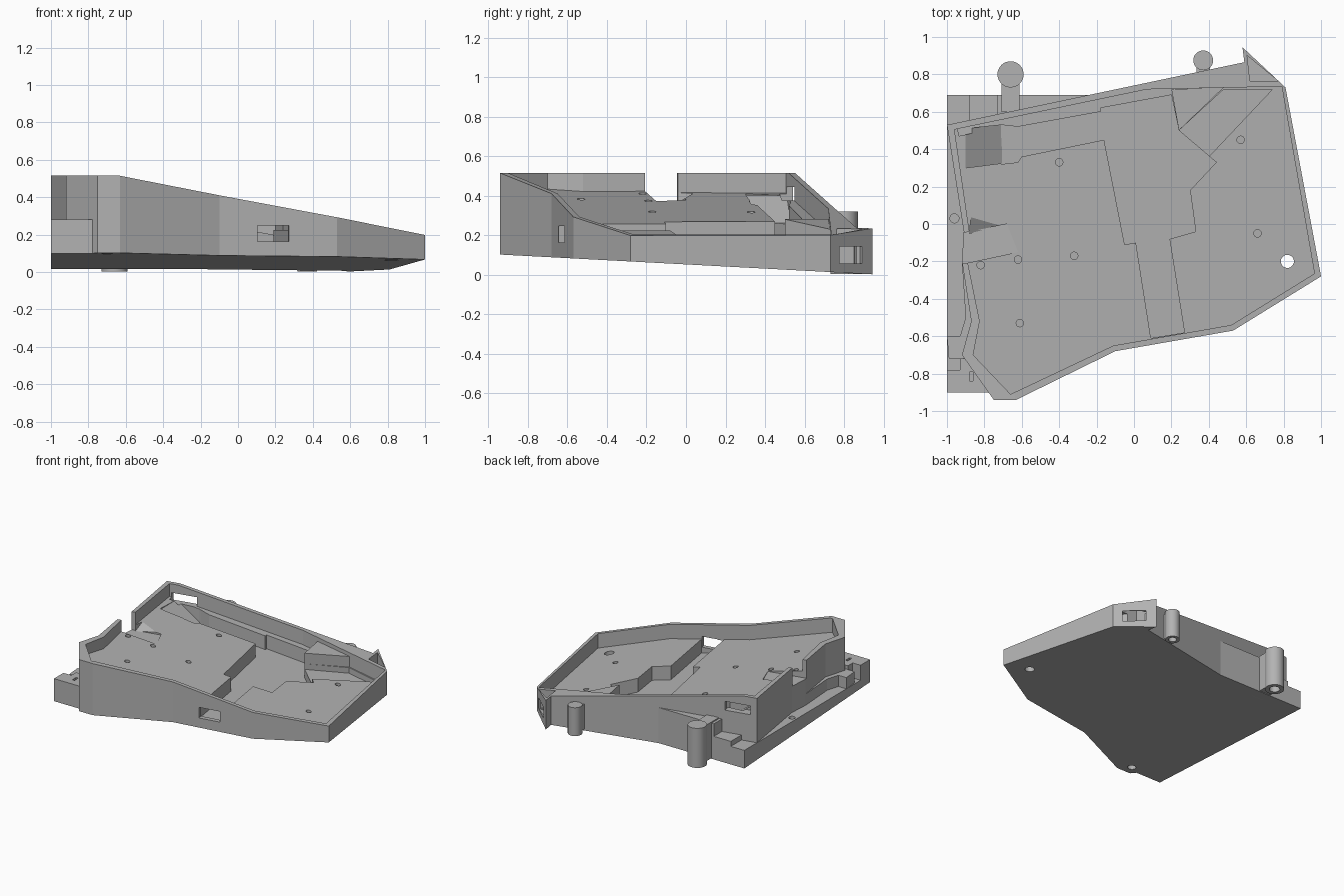
import bpy, bmesh, math
from mathutils import Matrix

old = bpy.data.objects.get("Cube")
if old:
    bpy.data.objects.remove(old, do_unlink=True)

grey = bpy.data.materials.new("plain grey")
grey.use_nodes = True
grey.diffuse_color = (0.45, 0.45, 0.45, 1)
grey.node_tree.nodes["Principled BSDF"].inputs["Base Color"].default_value = (0.45, 0.45, 0.45, 1)

# Planes are (height at origin, slope in x, slope in y)
BASE = (0.052, 0, -0.053)


def rim(drop=0.0):
    return (0.37 - drop, -0.181, -0.032)


def flat(z):
    return (z, 0, 0)


TOP = flat(1)


def finish(name, bm):
    bmesh.ops.recalc_face_normals(bm, faces=bm.faces)
    mesh = bpy.data.meshes.new(name)
    bm.to_mesh(mesh)
    bm.free()
    mesh.materials.append(grey)
    obj = bpy.data.objects.new(name, mesh)
    bpy.context.collection.objects.link(obj)
    return obj


def prism(name, pts, low, high):
    """Upright prism between two sloping planes."""
    bm = bmesh.new()
    rings = [[bm.verts.new((x, y, p[0] + p[1] * x + p[2] * y)) for x, y in pts]
             for p in (low, high)]
    bm.faces.new(rings[0][::-1])
    bm.faces.new(rings[1])
    n = len(pts)
    for i in range(n):
        j = (i + 1) % n
        bm.faces.new((rings[0][i], rings[0][j], rings[1][j], rings[1][i]))
    return finish(name, bm)


def rect(x0, x1, y0, y1):
    return [(x0, y0), (x1, y0), (x1, y1), (x0, y1)]


def disc(x, y, r, n=32):
    return [(x + r * math.cos(2 * math.pi * i / n), y + r * math.sin(2 * math.pi * i / n))
            for i in range(n)]


def turned_box(name, centre, size, angle):
    bm = bmesh.new()
    bmesh.ops.create_cube(bm, size=1)
    bm.transform(Matrix.Translation(centre) @ Matrix.Rotation(math.radians(angle), 4, 'Z')
                 @ Matrix.Diagonal((*size, 1)))
    return finish(name, bm)


def cut(obj, cutter):
    mod = obj.modifiers.new("cut", 'BOOLEAN')
    mod.operation = 'DIFFERENCE'
    mod.solver = 'EXACT'
    mod.object = cutter
    bpy.context.view_layer.objects.active = obj
    bpy.ops.object.modifier_apply(modifier=mod.name)
    bpy.data.objects.remove(cutter, do_unlink=True)


# Tented tray body
outline = [(-0.75, -0.94), (-0.63, -0.94), (-0.1, -0.68), (0.53, -0.57), (1, -0.28),
           (0.81, 0.73), (0.58, 0.945), (0.59, 0.865), (-1, 0.53), (-0.91, -0.04),
           (-0.92, -0.2), (-0.87, -0.52), (-0.92, -0.7)]
tray = prism("tray", outline, BASE, rim())
cut(tray, prism("cutter", rect(-2, 2, -2, 2), flat(0.515), TOP))

# Main cavity down to the upper floor
cavity = [(-0.66, -0.91), (-0.11, -0.65), (0.52, -0.54), (0.965, -0.265), (0.79, 0.735),
          (0.07, 0.72), (-0.96, 0.505), (-0.88, -0.04), (-0.89, -0.2), (-0.825, -0.52),
          (-0.86, -0.7)]
cut(tray, prism("cutter", cavity, rim(0.115), TOP))

# Sunken pocket with its channels to the front window and along the back wall
pocket = [(-0.71, 0.32), (-0.62, 0.33), (-0.6, 0.36), (-0.16, 0.45), (-0.05, -0.11),
          (0.01, -0.1), (0.09, -0.61), (0.27, -0.58), (0.19, -0.08), (0.33, -0.04),
          (0.3, 0.18), (0.44, 0.33), (0.24, 0.5), (0.2, 0.69), (-0.18, 0.62),
          (-0.18, 0.6), (-0.62, 0.52), (-0.71, 0.53)]
cut(tray, prism("cutter", pocket, rim(0.225), TOP))

# Channel to the back corner, ramp at the back, side gap and its sloping edge
cuts = [
    ([(0.24, 0.5), (0.4, 0.36), (0.74, 0.72), (0.48, 0.72)], rim(0.16)),
    ([(-0.9, 0.3), (-0.705, 0.325), (-0.705, 0.53), (-0.9, 0.51)], (-0.265, -0.74, 0)),
    ([(-1.1, -0.24), (-0.9, -0.21), (-0.62, -0.15), (-0.68, 0), (-0.9, -0.045),
      (-1.1, -0.05)], flat(0.37)),
    ([(-0.88, -0.05), (-0.68, 0), (-0.66, 0.09), (-0.87, 0.05)], (0.39, 0, 0.6)),
    ([(0.605, 0.9), (0.62, 0.765), (0.77, 0.765)], flat(0.05)),
]
for pts, low in cuts:
    cut(tray, prism("cutter", pts, low, TOP))

# Screw holes: blind in the floor, one right through
for x, y in [(-0.4, 0.33), (-0.32, -0.17), (-0.61, -0.53), (-0.62, -0.19), (-0.82, -0.22),
             (0.57, 0.45), (0.66, -0.05)]:
    cut(tray, prism("cutter", disc(x, y, 0.02, 16), rim(0.16), TOP))
cut(tray, prism("cutter", disc(0.82, -0.2, 0.035), flat(-1), TOP))
cut(tray, prism("cutter", disc(-0.7, -0.86, 0.03), flat(-1), flat(0.15)))

# Windows in the front wall, back wall and corner
for centre, size, angle in [((0.185, -0.61, 0.205), (0.17, 0.16, 0.085), 10),
                            ((-0.85, 0.55, 0.41), (0.2, 0.12, 0.07), 12),
                            ((0.7, 0.835, 0.1), (0.17, 0.1, 0.085), -43)]:
    cut(tray, turned_box("cutter", centre, size, angle))

# Raised block beside the back wall
prism("corner_block", [(0.24, 0.5), (0.48, 0.73), (0.2, 0.72)], rim(0.24), rim(0.03))

# Side ledge, its end block and the steps behind the back wall
ledge = prism("side_ledge", [(-1, -0.9), (-0.76, -0.9), (-0.86, -0.6), (-0.86, 0.69),
                             (-1, 0.69)], BASE, flat(0.16))
cut(ledge, prism("cutter", disc(-0.96, 0.03, 0.024), flat(0.09), TOP))
end_block = prism("end_block", [(-1, -0.9), (-0.72, -0.9), (-0.86, -0.72), (-1, -0.72)],
                  BASE, flat(0.28))
cut(end_block, prism("cutter", rect(-1.1, -0.93, -0.78, -0.7), flat(0.1), TOP))
cut(end_block, prism("cutter", rect(-0.88, -0.86, -0.84, -0.79), flat(0.2), TOP))
prism("side_rail", [(-0.99, -0.72), (-0.91, -0.72), (-0.86, -0.52), (-0.88, -0.2),
                    (-0.92, -0.2), (-0.9, -0.5), (-0.93, -0.6), (-1, -0.6)], BASE, flat(0.25))
prism("rear_step_low", [(-0.88, 0.54), (-0.7, 0.58), (-0.7, 0.69), (-0.88, 0.69)],
      BASE, flat(0.2))
rear = prism("rear_step_high", [(-0.73, 0.57), (-0.24, 0.675), (-0.24, 0.69), (-0.73, 0.69)],
             BASE, flat(0.3))
cut(rear, prism("cutter", disc(-0.69, 0.64, 0.015, 16), flat(0.2), TOP))

# Rear foot posts, each with a web to the wall and a socket underneath
for side, x, y, r, height, wall in [("large", -0.66, 0.8, 0.07, 0.32, 0.6),
                                    ("small", 0.37, 0.875, 0.053, 0.23, 0.78)]:
    post = prism(side + "_post", disc(x, y, r), flat(0.003), flat(height))
    cut(post, prism("cutter", disc(x, y, r * 0.55), flat(-1), flat(0.05)))
    prism(side + "_post_web", rect(x - r * 0.7, x + r * 0.7, wall, y - r * 0.65),
          flat(0.02), flat(height - 0.01))
    bpy.ops.object.select_all(action='DESELECT')
    post.select_set(True)
    bpy.context.view_layer.objects.active = post
    bpy.ops.object.shade_smooth_by_angle()
